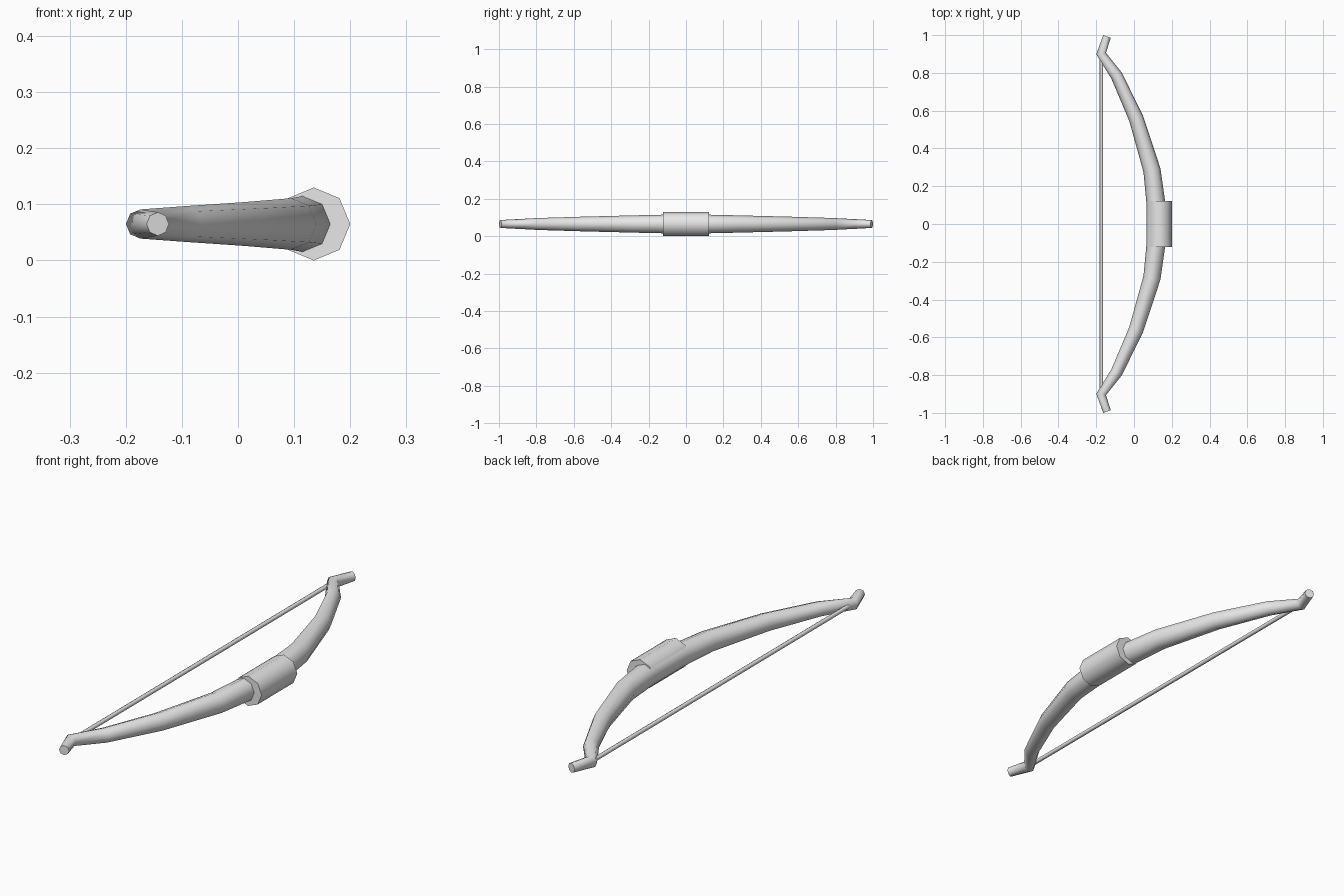
import bpy, bmesh, math
from mathutils import Vector

if "Cube" in bpy.data.objects:
    bpy.data.objects.remove(bpy.data.objects["Cube"])

SIDES = 8
MID_Z = 0.065
UP = Vector((0, 0, 1))

grey = bpy.data.materials.new("light_grey")
grey.diffuse_color = (0.8, 0.8, 0.8, 1)
grey.use_nodes = True
grey.node_tree.nodes["Principled BSDF"].inputs["Base Color"].default_value = grey.diffuse_color


def tube(name, nodes):
    """Closed tube through (x, y, radius) nodes lying in the plane z = MID_Z."""
    bm = bmesh.new()
    pts = [Vector((x, y, MID_Z)) for x, y, r in nodes]
    rings = []
    for i, p in enumerate(pts):
        # ring lies in the plane that halves the bend
        before = (p - pts[i - 1]).normalized() if i > 0 else Vector()
        after = (pts[i + 1] - p).normalized() if i < len(pts) - 1 else Vector()
        side = (before + after).normalized().cross(UP)
        ring = []
        for k in range(SIDES):
            a = 2 * math.pi * k / SIDES
            ring.append(bm.verts.new(p + nodes[i][2] * (side * math.cos(a) + UP * math.sin(a))))
        rings.append(ring)
    for a, b in zip(rings, rings[1:]):
        for k in range(SIDES):
            n = (k + 1) % SIDES
            bm.faces.new((a[k], a[n], b[n], b[k]))
    bm.faces.new(rings[0])
    bm.faces.new(rings[-1])
    bmesh.ops.recalc_face_normals(bm, faces=bm.faces)
    mesh = bpy.data.meshes.new(name)
    bm.to_mesh(mesh)
    bm.free()
    mesh.materials.append(grey)
    obj = bpy.data.objects.new(name, mesh)
    bpy.context.collection.objects.link(obj)
    bpy.ops.object.select_all(action='DESELECT')
    obj.select_set(True)
    bpy.context.view_layer.objects.active = obj
    bpy.ops.object.shade_smooth_by_angle(angle=math.radians(60))
    return obj


# Curved bow stave: one half from the grip to the tip, mirrored in y
half = [
    (0.116, 0.11, 0.050),
    (0.095, 0.285, 0.046),
    (0.011, 0.56, 0.039),
    (-0.092, 0.785, 0.032),
    (-0.174, 0.902, 0.026),
    (-0.143, 0.993, 0.021),
]
tube("bow_stave", [(x, -y, r) for x, y, r in reversed(half)] + half)

# Thick handle in the middle
tube("grip", [(0.135, -0.123, 0.065), (0.135, 0.123, 0.065)])

# Straight string between the two bends
tube("bowstring", [(-0.173, -0.89, 0.009), (-0.173, 0.89, 0.009)])
